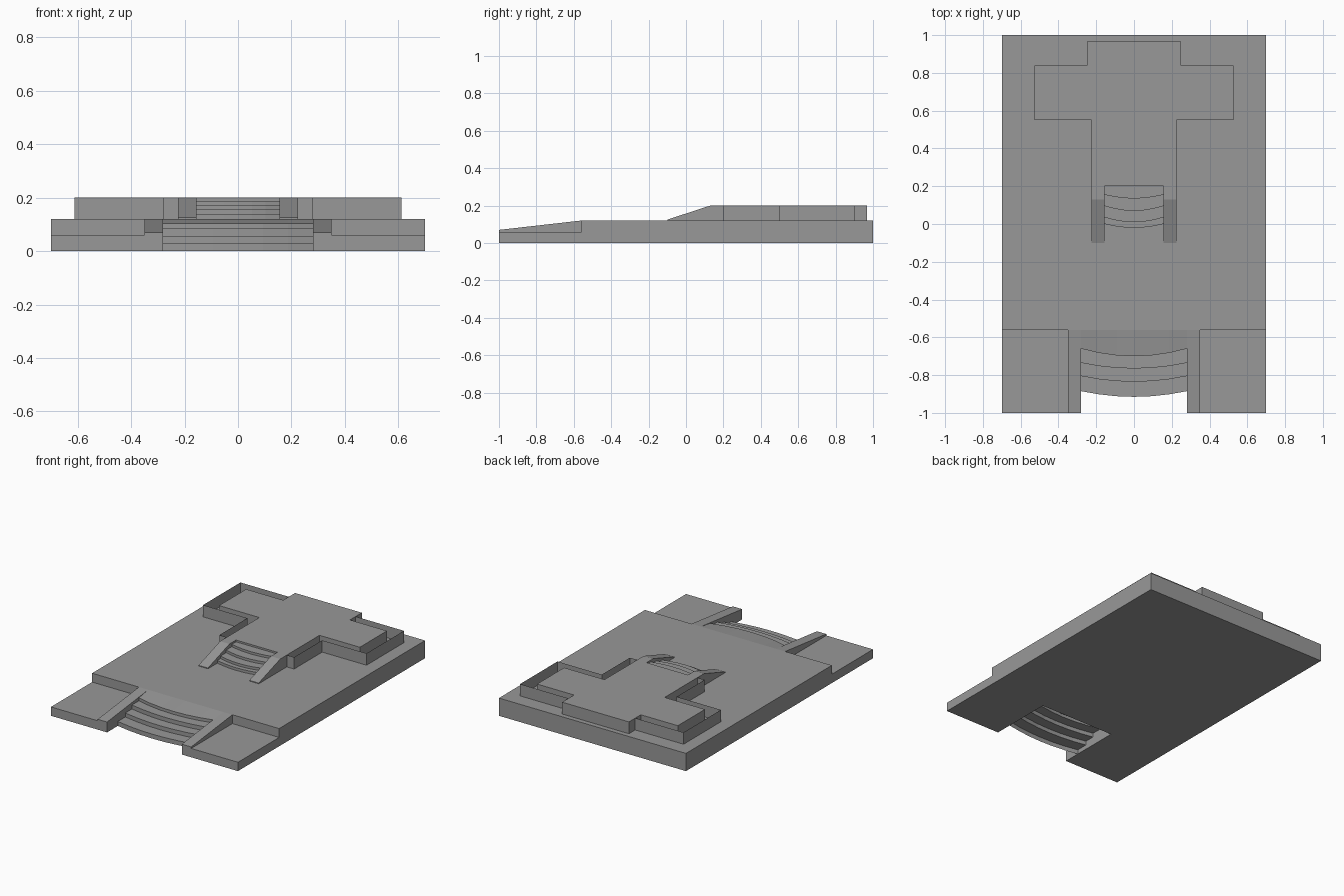
import bpy, bmesh
from mathutils import Vector

if "Cube" in bpy.data.objects:
    bpy.data.objects.remove(bpy.data.objects["Cube"])

# Dark grey stone
stone = bpy.data.materials.new("dark_stone")
stone.diffuse_color = (0.315, 0.315, 0.315, 1)
stone.use_nodes = True
stone.node_tree.nodes["Principled BSDF"].inputs["Base Color"].default_value = stone.diffuse_color


def make(name, bm):
    me = bpy.data.meshes.new(name)
    bm.to_mesh(me)
    bm.free()
    me.materials.append(stone)
    ob = bpy.data.objects.new(name, me)
    bpy.context.collection.objects.link(ob)
    return ob


def prism(name, pts, vec):
    """Closed solid: planar outline swept along vec."""
    bm = bmesh.new()
    f = bm.faces.new([bm.verts.new(p) for p in pts])
    r = bmesh.ops.extrude_face_region(bm, geom=[f], use_keep_orig=True)
    moved = [v for v in r["geom"] if isinstance(v, bmesh.types.BMVert)]
    bmesh.ops.translate(bm, verts=moved, vec=Vector(vec))
    bmesh.ops.recalc_face_normals(bm, faces=bm.faces[:])
    return make(name, bm)


def plan(name, half, z0, z1):
    """Mirror a right-hand plan outline about x = 0 and raise it."""
    pts = half + [(-x, y) for x, y in reversed(half)]
    return prism(name, [(x, y, z0) for x, y in pts], (0, 0, z1 - z0))


def profile(name, yz, x0, x1):
    return prism(name, [(x0, y, z) for y, z in yz], (x1 - x0, 0, 0))


def cut(ob, cutter):
    m = ob.modifiers.new("cut", "BOOLEAN")
    m.operation, m.solver, m.object = "DIFFERENCE", "EXACT", cutter
    bpy.context.view_layer.objects.active = ob
    with bpy.context.temp_override(object=ob, active_object=ob):
        bpy.ops.object.modifier_apply(modifier=m.name)
    bpy.data.objects.remove(cutter)


def stairs(name, half, back, noses, zs, z_end, n=6):
    """Open flight of bowed steps; back = (y, z), noses = (edge y, middle y) per step."""
    rows = [([back[0]] * (n + 1), back[1])]
    for i, (edge, mid) in enumerate(noses):
        ys = [mid + (edge - mid) * (2 * k / n - 1) ** 2 for k in range(n + 1)]
        rows.append((ys, zs[i]))
        rows.append((ys, zs[i + 1] if i + 1 < len(zs) else z_end))
    bm = bmesh.new()
    grid = [[bm.verts.new((half * (2 * k / n - 1), ys[k], z)) for k in range(n + 1)]
            for ys, z in rows]
    for a, b in zip(grid, grid[1:]):
        for k in range(n):
            bm.faces.new((a[k], b[k], b[k + 1], a[k + 1]))
    return make(name, bm)


# Base slab with a notch for the lower stairs
base = plan("base_slab", [(0.28, -0.56), (0.28, -1), (0.7, -1), (0.7, 1)], 0, 0.12)
# Lowered front corners
for s in (-1, 1):
    cut(base, profile("corner_cutter",
                      [(-1.2, 0.06), (-0.56, 0.06), (-0.56, 0.3), (-1.2, 0.3)], s * 0.35, s * 0.9))
# Sloping cheeks beside the lower stairs
cut(base, profile("cheek_cutter",
                  [(-1.2, 0.0473), (-0.56, 0.12), (-0.56, 0.3), (-1.2, 0.3)], -0.35, 0.35))

# Raised cross-shaped terrace with sloping stair cheeks
terrace = plan("terrace", [(0.155, 0.2), (0.155, -0.1), (0.225, -0.1), (0.225, 0.55),
                           (0.527, 0.55), (0.527, 0.84), (0.25, 0.84), (0.25, 0.967)], 0.12, 0.2)
cut(terrace, profile("terrace_cutter",
                     [(-0.33, 0.05), (0.13, 0.2), (0.13, 0.4), (-0.33, 0.4)], -0.5, 0.5))

# Thin parapet standing around the terrace
path = [(0.225, 0.2), (0.28, 0.2), (0.28, 0.5), (0.612, 0.5), (0.612, 0.9), (0.25, 0.9)]
bm = bmesh.new()
for s in (-1, 1):
    cols = [[bm.verts.new((s * x, y, z)) for z in (0.12, 0.2)] for x, y in path]
    for a, b in zip(cols, cols[1:]):
        q = (a[0], b[0], b[1], a[1])
        bm.faces.new(q if s > 0 else q[::-1])
make("parapet", bm)

# Bowed flights of steps
stairs("lower_stairs", 0.28, (-0.56, 0.12),
       [(-0.66, -0.70), (-0.735, -0.765), (-0.805, -0.835), (-0.885, -0.915)],
       [0.104, 0.084, 0.057, 0.03], 0)
stairs("upper_stairs", 0.155, (0.2, 0.188),
       [(0.155, 0.135), (0.095, 0.07), (0.035, 0.01), (0.0, -0.02)],
       [0.188, 0.172, 0.155, 0.138], 0.12)
